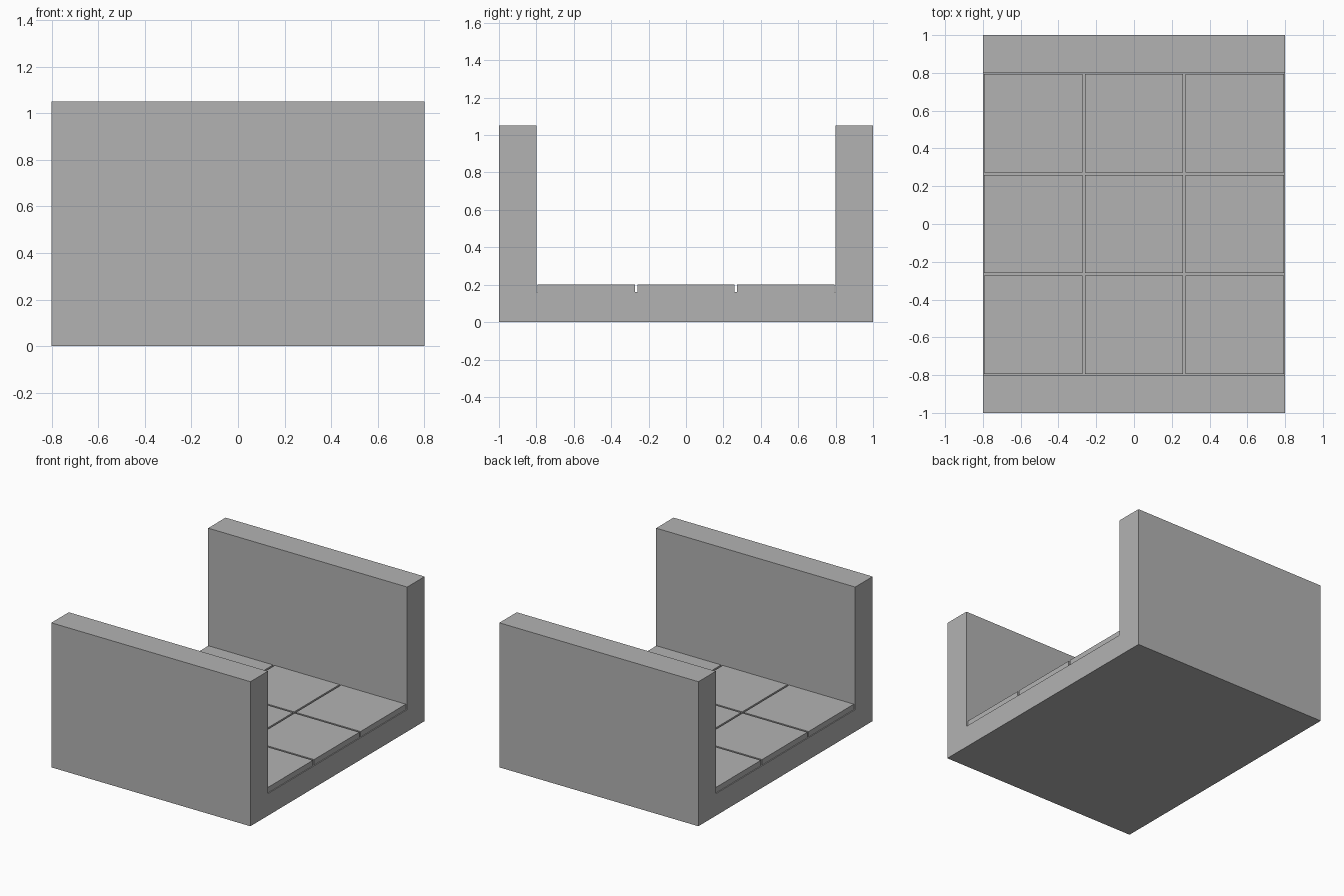
import bpy
import bmesh

# Remove the default cube
cube = bpy.data.objects.get("Cube")
if cube:
    bpy.data.objects.remove(cube, do_unlink=True)

HALF_X, HALF_Y = 0.8, 1.0
WALL_INNER, WALL_TOP = 0.8, 1.05
BASE_TOP, TILE_TOP = 0.16, 0.2
PITCH, TILE = 1.6 / 3, 0.52

# Stone colour
stone = bpy.data.materials.new("stone_grey")
stone.use_nodes = True
colour = (0.45, 0.45, 0.45, 1)
stone.diffuse_color = colour
stone.node_tree.nodes["Principled BSDF"].inputs["Base Color"].default_value = colour


def add_object(name, bm):
    bmesh.ops.recalc_face_normals(bm, faces=bm.faces)
    mesh = bpy.data.meshes.new(name)
    bm.to_mesh(mesh)
    bm.free()
    mesh.materials.append(stone)
    obj = bpy.data.objects.new(name, mesh)
    bpy.context.collection.objects.link(obj)
    return obj


# Corridor shell: U profile extruded from side to side
half = [(HALF_Y, 0), (HALF_Y, WALL_TOP), (WALL_INNER, WALL_TOP), (WALL_INNER, BASE_TOP)]
profile = half + [(-y, z) for y, z in reversed(half)]
bm = bmesh.new()
face = bm.faces.new([bm.verts.new((-HALF_X, y, z)) for y, z in profile])
side = bmesh.ops.extrude_face_region(bm, geom=[face])["geom"]
bmesh.ops.translate(bm, vec=(2 * HALF_X, 0, 0),
                    verts=[v for v in side if isinstance(v, bmesh.types.BMVert)])
add_object("floor_and_walls", bm)

# Grid of floor tiles with narrow grooves between them
for row in (-1, 0, 1):
    for col in (-1, 0, 1):
        bm = bmesh.new()
        bmesh.ops.create_cube(bm, size=1)
        bmesh.ops.scale(bm, vec=(TILE, TILE, TILE_TOP - BASE_TOP), verts=bm.verts)
        tile = add_object(f"floor_tile_{row + 2}_{col + 2}", bm)
        tile.location = (col * PITCH, row * PITCH, (TILE_TOP + BASE_TOP) / 2)
